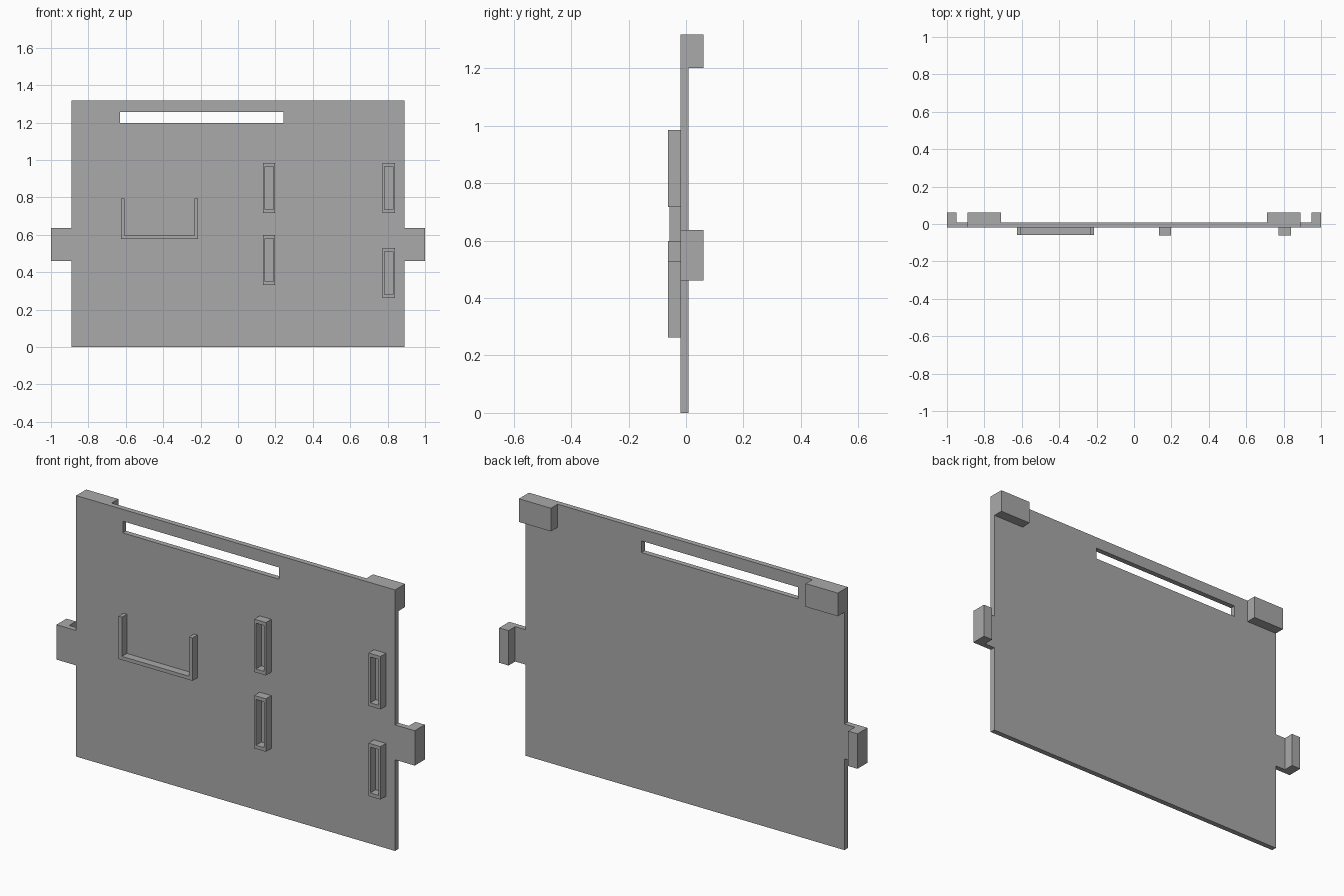
import bpy, bmesh
from mathutils import Vector

cube = bpy.data.objects.get("Cube")
if cube:
    bpy.data.objects.remove(cube, do_unlink=True)

GREY = (0.4, 0.4, 0.4, 1)
grey = bpy.data.materials.new("plain grey")
grey.use_nodes = True
grey.diffuse_color = GREY
grey.node_tree.nodes["Principled BSDF"].inputs["Base Color"].default_value = GREY

FRONT, BACK = -0.019, 0.008      # faces of the main panel
REAR, RAISED = 0.061, -0.062     # rear of the blocks, front of the frames


def slab(name, xs, zs, y0, y1, keep=lambda i, k: True):
    """Extrude the kept cells of an x-z grid from y0 back to y1."""
    bm = bmesh.new()
    verts = [[bm.verts.new((x, y0, z)) for z in zs] for x in xs]
    for i in range(len(xs) - 1):
        for k in range(len(zs) - 1):
            if keep(i, k):
                bm.faces.new((verts[i][k], verts[i + 1][k],
                              verts[i + 1][k + 1], verts[i][k + 1]))
    bmesh.ops.delete(bm, geom=[v for v in bm.verts if not v.link_faces], context='VERTS')
    # Keep the front faces and add the rear faces and side walls
    out = bmesh.ops.extrude_face_region(bm, geom=bm.faces[:], use_keep_orig=True)
    moved = [g for g in out["geom"] if isinstance(g, bmesh.types.BMVert)]
    bmesh.ops.translate(bm, verts=moved, vec=Vector((0, y1 - y0, 0)))
    bmesh.ops.recalc_face_normals(bm, faces=bm.faces[:])
    mesh = bpy.data.meshes.new(name)
    bm.to_mesh(mesh)
    bm.free()
    mesh.materials.append(grey)
    obj = bpy.data.objects.new(name, mesh)
    bpy.context.collection.objects.link(obj)
    return obj


# Main panel with side tabs and a long slot near the top
slab("panel", (-1, -0.89, -0.63, 0.243, 0.89, 1),
     (0, 0.46, 0.636, 1.198, 1.257, 1.317), FRONT, BACK,
     lambda i, k: k == 1 if i in (0, 4) else (i, k) != (2, 3))

# Rear corner blocks and hooked tab ends, mirrored left and right
for side, s in (("left", 1), ("right", -1)):
    slab(side + "_corner_block", sorted((s * 0.711, s * 0.89)), (1.2, 1.317), BACK, REAR)
    slab(side + "_tab_hook", sorted((s * 0.948, s * 1.0)), (0.46, 0.636), BACK, REAR)

# Open-topped holder on the front
slab("holder", (-0.626, -0.607, -0.233, -0.214), (0.578, 0.596, 0.794),
     -0.058, FRONT, lambda i, k: (i, k) != (1, 1))

# Four raised rectangular frames on the front
WALL_X, WALL_Z, HEIGHT = 0.01, 0.018, 0.267
for name, x0, x1, z0 in (("inner_upper", 0.134, 0.199, 0.717),
                         ("inner_lower", 0.134, 0.199, 0.332),
                         ("outer_upper", 0.772, 0.839, 0.717),
                         ("outer_lower", 0.772, 0.839, 0.262)):
    z1 = z0 + HEIGHT
    slab(name + "_frame", (x0, x0 + WALL_X, x1 - WALL_X, x1),
         (z0, z0 + WALL_Z, z1 - WALL_Z, z1), RAISED, FRONT,
         lambda i, k: (i, k) != (1, 1))
